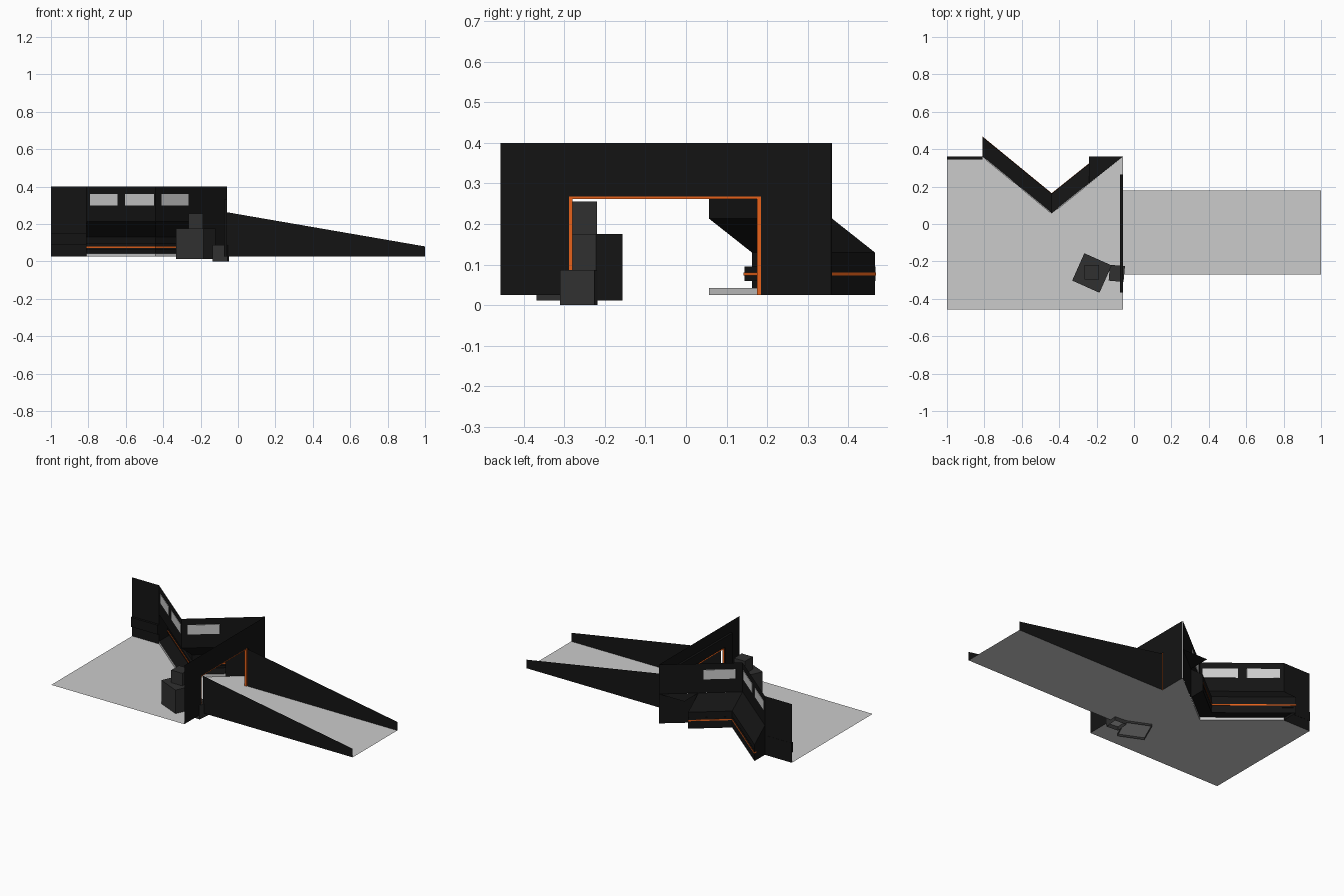
import bpy, math

if "Cube" in bpy.data.objects:
    bpy.data.objects.remove(bpy.data.objects["Cube"])

def mat(name, rgb):
    m = bpy.data.materials.new(name)
    m.diffuse_color = (*rgb, 1)
    m.use_nodes = True
    m.node_tree.nodes["Principled BSDF"].inputs["Base Color"].default_value = m.diffuse_color
    return m

DARK = mat("dark_panel", (0.007, 0.007, 0.007))
CRATE = mat("crate_grey", (0.03, 0.03, 0.03))
ORANGE = mat("orange_trim", (0.8, 0.12, 0.01))

def mesh(name, verts, faces, m=None):
    me = bpy.data.meshes.new(name)
    me.from_pydata(verts, [], faces)
    me.update()
    ob = bpy.data.objects.new(name, me)
    bpy.context.collection.objects.link(ob)
    if m:
        me.materials.append(m)
    return ob

def strip(name, a, b, m=None):
    """Ribbon of quads between two equally long 3D polylines."""
    n = len(a)
    return mesh(name, a + b, [(i, i + 1, n + i + 1, n + i) for i in range(n - 1)], m)

def at(path, z, dy=0):
    return [(x, y + dy, z) for x, y in path]

def wall(name, path, z0, z1, m=None):
    return strip(name, at(path, z0), at(path, z1), m)

def bar(name, path, y0, y1, z0, z1, m=None):
    """Bar following a plan path, with a rectangular section."""
    n = len(path)
    v = at(path, z0, y0) + at(path, z0, y1) + at(path, z1, y1) + at(path, z1, y0)
    f = [(k * n + i, k * n + i + 1, (k + 1) % 4 * n + i + 1, (k + 1) % 4 * n + i)
         for i in range(n - 1) for k in range(4)]
    f += [(0, n, 2 * n, 3 * n), (n - 1, 4 * n - 1, 3 * n - 1, 2 * n - 1)]
    return mesh(name, v, f, m)

def box(name, cx, cy, z0, sx, sy, h, deg, m, bottom=False):
    c, s = math.cos(math.radians(deg)), math.sin(math.radians(deg))
    p = [(cx + (u * c * sx - v * s * sy) / 2, cy + (u * s * sx + v * c * sy) / 2)
         for u, v in ((-1, -1), (1, -1), (1, 1), (-1, 1))]
    f = [(i, (i + 1) % 4, (i + 1) % 4 + 4, i + 4) for i in range(4)] + [(4, 5, 6, 7)]
    if bottom:
        f.append((3, 2, 1, 0))
    return mesh(name, at(p, z0) + at(p, z0 + h), f, m)

def portal(name, x, o, i, m):
    """Door-shaped sheet at x; o and i are (y0, y1, top) of outline and opening."""
    def arch(p):
        return [(x, p[0], Z), (x, p[0], p[2]), (x, p[1], p[2]), (x, p[1], Z)]
    return strip(name, arch(o), arch(i), m)

Z, TOP, SILL, KNEE, D = 0.025, 0.40, 0.213, 0.13, 0.105
L, APEX, R = (-0.81, 0.36), (-0.44, 0.057), (-0.06, 0.36)
RM = (-0.24, 0.217)
inner = [L, APEX, RM]
outer = [(x, y + D) for x, y in inner]

# floors
floor = [(-1, -0.457), (-0.06, -0.457), R, APEX, L, (-1, 0.36)]
mesh("room_floor", at(floor, Z), [tuple(range(6))])
mesh("ramp_floor", [(-0.06, -0.27, Z), (1, -0.27, Z), (1, 0.18, Z), (-0.06, 0.18, Z)], [(0, 1, 2, 3)])

# tapering passage walls
for name, y in (("passage_wall_front", -0.27), ("passage_wall_back", 0.18)):
    mesh(name, [(-0.06, y, Z), (1, y, Z), (1, y, 0.08), (-0.06, y, 0.263)], [(0, 1, 2, 3)], DARK)

# back wall and V-shaped bay
wall("back_wall_left", [(-1, 0.36), L], Z, TOP, DARK)
wall("bay_upper_wall", [L, APEX, R], SILL, TOP, DARK)
wall("bay_end_wall", [RM, R], Z, SILL, DARK)
strip("bay_slope", at(inner, SILL), at(outer, KNEE), DARK)
wall("bay_lower_wall", outer, Z, KNEE, DARK)
wall("bay_step", inner, Z, 0.042)
strip("bay_niche_floor", at(inner, 0.042), at(outer, 0.042), DARK)
for name, (x, y) in (("niche_end_left", L), ("niche_end_right", RM)):
    mesh(name, [(x, y, Z), (x, y + D, Z), (x, y + D, KNEE), (x, y, SILL)], [(0, 1, 2, 3)], DARK)
mesh("bay_corner_shelf", at([RM, R, (-0.24, 0.36)], SILL), [(0, 1, 2)], DARK)

# rails
bar("niche_rail", outer, -0.018, 0.001, 0.06, 0.095, DARK)
bar("niche_light_strip", outer, -0.021, 0.003, 0.073, 0.081, ORANGE)
bar("wall_rail", [(-1, 0.36), L], -0.014, 0.001, 0.09, 0.15, DARK)

# windows
def leg_y(x):
    a, b = (L, APEX) if x < APEX[0] else (APEX, R)
    return a[1] + (b[1] - a[1]) * (x - a[0]) / (b[0] - a[0])

for i, (x0, x1) in enumerate(((-0.79, -0.645), (-0.605, -0.45), (-0.41, -0.265))):
    bar(f"window_{i + 1}", [(x, leg_y(x)) for x in (x0, x1)], -0.004, 0.004, 0.30, 0.36)

# doorway wall, raised frame and trim
door = (-0.28, 0.175, 0.262)
portal("door_wall", -0.06, (-0.457, 0.357, TOP), (-0.288, 0.185, 0.268), DARK)
frame = (-0.365, 0.265, 0.33)
portal("door_frame", -0.074, frame, (-0.288, 0.185, 0.268), DARK)
def arch3(x, p):
    return [(x, p[0], Z), (x, p[0], p[2]), (x, p[1], p[2]), (x, p[1], Z)]
strip("door_frame_edge", arch3(-0.074, frame), arch3(-0.06, frame), DARK)
portal("door_trim", -0.061, (-0.288, 0.185, 0.268), door, ORANGE)
strip("door_trim_reveal", arch3(-0.076, door), arch3(-0.061, door), ORANGE)

# crates
box("large_crate", -0.225, -0.262, 0.012, 0.16, 0.16, 0.163, -24, CRATE)
box("top_crate", -0.225, -0.258, 0.175, 0.078, 0.078, 0.08, 0, CRATE)
box("small_crate", -0.092, -0.264, 0.0, 0.08, 0.085, 0.087, -5, CRATE)
